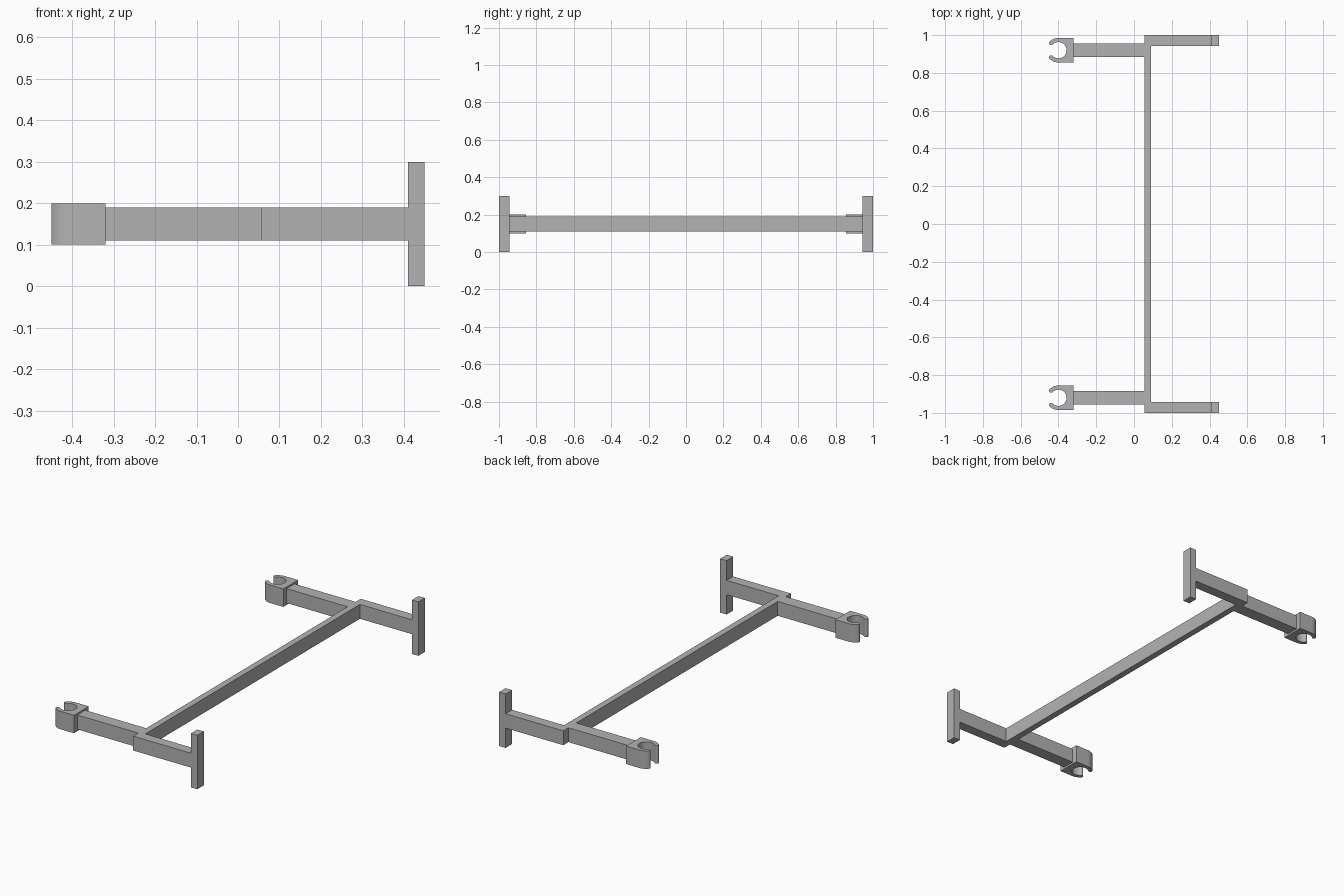
import bpy, bmesh
from math import cos, sin, radians

if "Cube" in bpy.data.objects:
    bpy.data.objects.remove(bpy.data.objects["Cube"], do_unlink=True)

grey = bpy.data.materials.new("plain grey")
grey.use_nodes = True
colour = (0.45, 0.45, 0.45, 1)
grey.diffuse_color = colour
grey.node_tree.nodes["Principled BSDF"].inputs["Base Color"].default_value = colour


def prism(name, outline, z0, z1, smooth=False):
    """Extrude a flat outline upwards from z0 to z1."""
    bm = bmesh.new()
    base = bm.faces.new([bm.verts.new((x, y, z0)) for x, y in outline])
    top = bmesh.ops.extrude_face_region(bm, geom=[base], use_keep_orig=True)["geom"]
    for v in (g for g in top if isinstance(g, bmesh.types.BMVert)):
        v.co.z = z1
    bmesh.ops.recalc_face_normals(bm, faces=bm.faces[:])
    mesh = bpy.data.meshes.new(name)
    bm.to_mesh(mesh)
    bm.free()
    mesh.materials.append(grey)
    obj = bpy.data.objects.new(name, mesh)
    bpy.context.collection.objects.link(obj)
    if smooth:
        bpy.ops.object.select_all(action='DESELECT')
        obj.select_set(True)
        bpy.context.view_layer.objects.active = obj
        bpy.ops.object.shade_smooth_by_angle(angle=radians(30))
    return obj


def box(name, x0, x1, y0, y1, z0, z1):
    return prism(name, [(x0, y0), (x1, y0), (x1, y1), (x0, y1)], z0, z1)


def arc(cx, cy, r, a0, a1, steps):
    angles = [radians(a0 + (a1 - a0) * i / steps) for i in range(steps + 1)]
    return [(cx + r * cos(a), cy + r * sin(a)) for a in angles]


BAR_Z = (0.11, 0.19)

# U-shaped frame: long crossbar with a short arm at each end
half = [(0.41, 1.0), (0.41, 0.943), (0.09, 0.943)]
inner = half + [(x, -y) for x, y in reversed(half)]
prism("frame", inner + [(0.055, -1.0), (0.055, 1.0)], *BAR_Z)

# Open snap clip outline: outer curve, rounded tips, round bore
CX, R_OUT, R_IN, TIP = -0.40, 0.065, 0.043, 136
r_mid, r_tip = (R_OUT + R_IN) / 2, (R_OUT - R_IN) / 2
tx, ty = r_mid * cos(radians(TIP)), r_mid * sin(radians(TIP))
clip = [(-0.32, -R_OUT), (-0.32, R_OUT)]
clip += arc(CX, 0, R_OUT, 90, TIP, 10)
clip += arc(CX + tx, ty, r_tip, TIP, TIP + 180, 8)[1:-1]
clip += arc(CX, 0, R_IN, TIP, -TIP, 40)
clip += arc(CX + tx, -ty, r_tip, 180 - TIP, 360 - TIP, 8)[1:-1]
clip += arc(CX, 0, R_OUT, -TIP, -90, 10)

for side, s in (("front", -1), ("back", 1)):
    box(side + "_post", 0.41, 0.45, s * 0.943, s * 1.0, 0, 0.3)
    box(side + "_clip_arm", -0.32, 0.055, s * 0.885, s * 0.955, *BAR_Z)
    prism(side + "_clip", [(x, y + s * 0.92) for x, y in clip], 0.1, 0.2, smooth=True)
